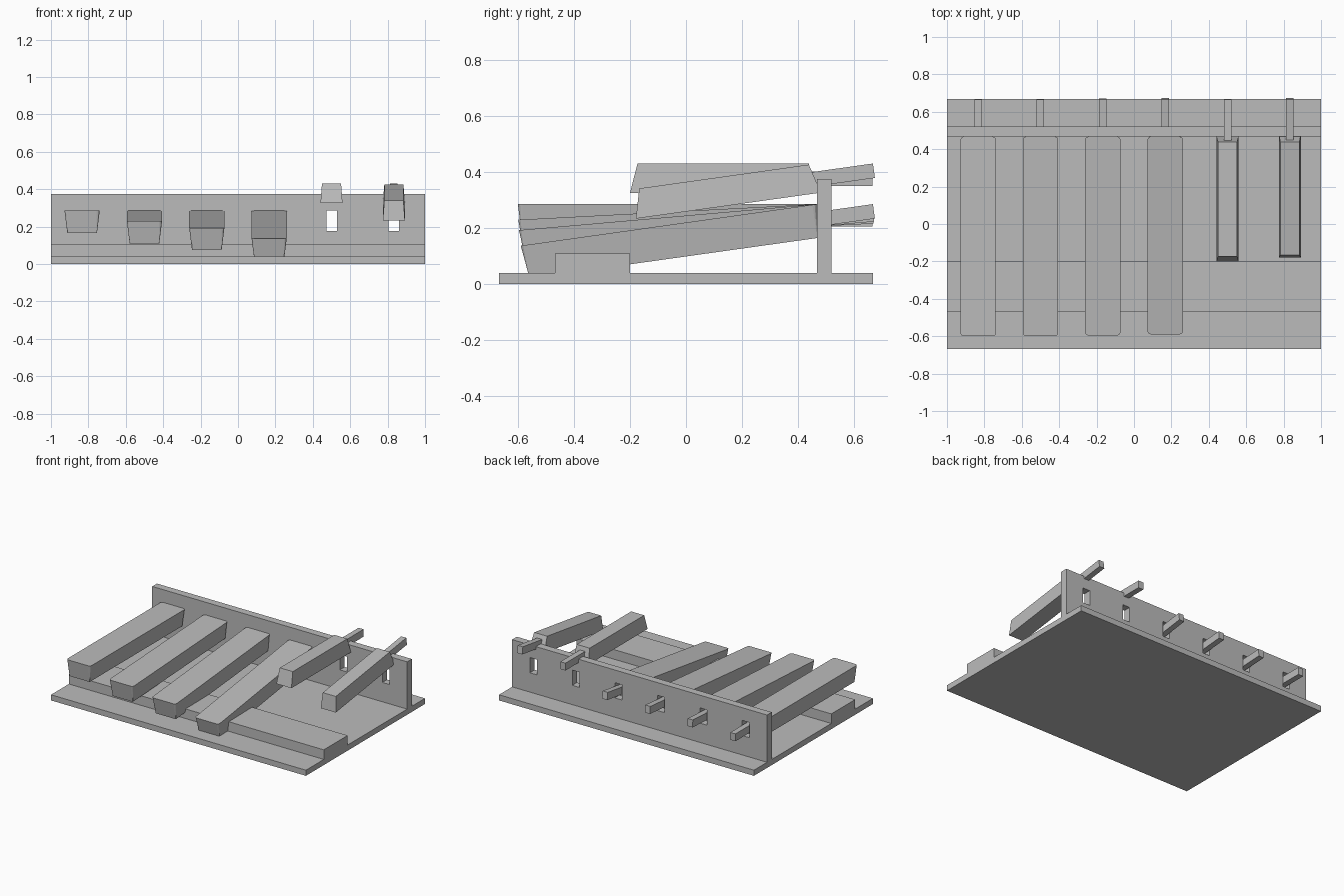
import bpy
import bmesh
from math import cos, sin, pi, radians
from mathutils import Matrix, Vector

cube = bpy.data.objects.get("Cube")
if cube:
    bpy.data.objects.remove(cube, do_unlink=True)

grey = bpy.data.materials.new("plain grey")
grey.use_nodes = True
COLOUR = (0.5, 0.5, 0.5, 1)
grey.diffuse_color = COLOUR
grey.node_tree.nodes["Principled BSDF"].inputs["Base Color"].default_value = COLOUR


def finish(name, bm):
    bmesh.ops.recalc_face_normals(bm, faces=bm.faces)
    mesh = bpy.data.meshes.new(name)
    bm.to_mesh(mesh)
    bm.free()
    mesh.materials.append(grey)
    obj = bpy.data.objects.new(name, mesh)
    bpy.context.collection.objects.link(obj)
    return obj


def add_box(bm, low, high):
    low, high = Vector(low), Vector(high)
    size = Matrix.Diagonal((high - low).to_4d())
    size[3][3] = 1
    bmesh.ops.create_cube(bm, size=1, matrix=Matrix.Translation((low + high) / 2) @ size)


def box(name, low, high):
    bm = bmesh.new()
    add_box(bm, low, high)
    return finish(name, bm)


def outline(half, front, back, z, radius):
    """Rectangle in plan; rounded corners when radius is above zero."""
    corners = [(half, back, 0), (-half, back, 1), (-half, front, 2), (half, front, 3)]
    points = []
    for x, y, quarter in corners:
        cx = x - radius if x > 0 else x + radius
        cy = y - radius if y == back else y + radius
        for step in range(4 if radius else 1):
            a = (quarter + step / 3) * pi / 2
            points.append((cx + radius * cos(a), cy + radius * sin(a), z))
    return points


def key(name, x, top, bottom, tab_z, angle):
    """Tapered lever with a rear tab, tipped about its top rear edge."""
    bm = bmesh.new()
    upper = [bm.verts.new(p) for p in outline(*top)]
    lower = [bm.verts.new(p) for p in outline(*bottom)]
    bm.faces.new(upper)
    bm.faces.new(lower[::-1])
    for i in range(len(upper)):
        j = (i + 1) % len(upper)
        bm.faces.new((upper[i], lower[i], lower[j], upper[j]))
    add_box(bm, (-0.02, 0.44, tab_z), (0.02, 0.665, tab_z + 0.052))
    pivot = Vector((0, WALL_FRONT, top[3]))
    bmesh.ops.rotate(bm, verts=bm.verts, cent=pivot,
                     matrix=Matrix.Rotation(radians(angle), 3, "X"))
    bmesh.ops.translate(bm, verts=bm.verts, vec=(x, 0, 0))
    return finish(name, bm)


WALL_FRONT, WALL_BACK = 0.467, 0.52
centres = [(i - 2.5) / 3 for i in range(6)]

# Base and stop ledge
box("base_plate", (-1, -0.667, 0), (1, 0.667, 0.04))
box("stop_ledge", (-1, -0.467, 0.04), (1, -0.2, 0.108))

# Rear wall with one slot behind each key
wall = box("rear_wall", (-1, WALL_FRONT, 0.04), (1, WALL_BACK, 0.375))
bm = bmesh.new()
for x in centres:
    add_box(bm, (x - 0.028, 0.4, 0.177), (x + 0.028, 0.6, 0.285))
cutter = finish("slot_cutter", bm)
cutter.hide_render = True
cut = wall.modifiers.new("slots", "BOOLEAN")
cut.operation = "DIFFERENCE"
cut.solver = "EXACT"
cut.object = cutter
bpy.context.view_layer.update()
graph = bpy.context.evaluated_depsgraph_get()
wall.data = bpy.data.meshes.new_from_object(wall.evaluated_get(graph))
wall.modifiers.clear()
bpy.data.objects.remove(cutter, do_unlink=True)

# Long keys narrow downwards and tip further from one to the next
for i, angle in enumerate((0, 3, 5, 8)):
    key(f"long_key_{i + 1}", centres[i],
        (0.094, -0.6, WALL_FRONT, 0.285, 0.016),
        (0.079, -0.585, WALL_FRONT - 0.015, 0.165, 0.001),
        0.205, angle)

# Short raised keys narrow upwards
for i, angle in enumerate((0, 8)):
    key(f"short_key_{i + 1}", centres[4 + i],
        (0.051, -0.173, 0.438, 0.43, 0),
        (0.059, -0.2, WALL_FRONT, 0.325, 0),
        0.35, angle)
